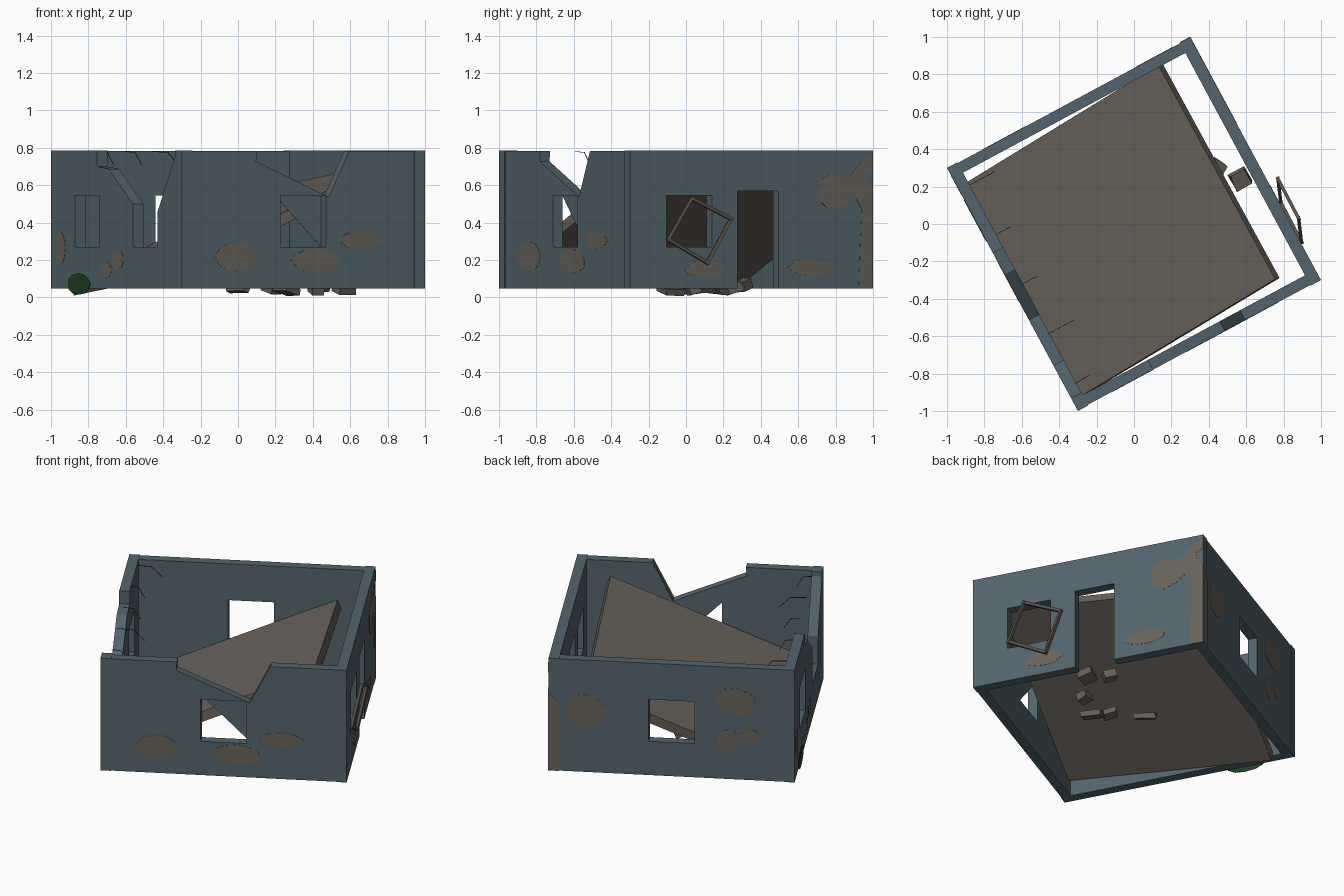
import bpy, bmesh, math, random
from mathutils import Vector, Matrix

random.seed(4)
cube = bpy.data.objects.get("Cube")
if cube:
    bpy.data.objects.remove(cube)

H, T = 0.738, 0.063          # half side of the room, wall thickness
LOW, TOP = 0.048, 0.785      # wall bottom and top
SILL, HEAD, WIN = 0.27, 0.545, 0.138
STEP = 0.004                 # front and back walls sit slightly behind the corners
SKIN = 0.0015                # thickness of painted patches
YAW = math.radians(28.3)


def material(name, rgb):
    m = bpy.data.materials.new(name)
    m.use_nodes = True
    m.diffuse_color = (*rgb, 1)
    m.node_tree.nodes["Principled BSDF"].inputs["Base Color"].default_value = (*rgb, 1)
    return m


BLUE = material("wall blue grey", (0.084, 0.129, 0.156))
STAIN = material("stain brown", (0.14, 0.125, 0.103))
CONCRETE = material("concrete brown grey", (0.141, 0.123, 0.105))
RUBBLE = material("rubble grey", (0.13, 0.115, 0.1))
WOOD = material("old wood", (0.1, 0.082, 0.068))
RUST = material("dark rust", (0.05, 0.03, 0.02))
GREEN = material("moss green", (0.014, 0.055, 0.017))


def finish(bm, name, mat, turn=0.0):
    bmesh.ops.recalc_face_normals(bm, faces=bm.faces)
    mesh = bpy.data.meshes.new(name)
    bm.to_mesh(mesh)
    bm.free()
    mesh.materials.append(mat)
    ob = bpy.data.objects.new(name, mesh)
    bpy.context.collection.objects.link(ob)
    ob.rotation_euler.z = turn
    return ob


def panel(name, side, loops, mat, w0=0.0, depth=T):
    """Upright plate on one side of the room, outlined by loops of (s, z)."""
    bm = bmesh.new()
    edges = []
    for loop in loops:
        vs = [bm.verts.new((s, w0 - H, z)) for s, z in loop]
        edges += [bm.edges.new((a, b)) for a, b in zip(vs, vs[1:] + vs[:1])]
    bmesh.ops.triangle_fill(bm, use_beauty=True, edges=edges, normal=(0, -1, 0))
    out = bmesh.ops.extrude_face_region(bm, geom=bm.faces[:])["geom"]
    moved = [g for g in out if isinstance(g, bmesh.types.BMVert)]
    bmesh.ops.translate(bm, verts=moved, vec=(0, depth, 0))
    return finish(bm, name, mat, YAW + side * math.pi / 2)


def window(s):
    return [(s - WIN, SILL), (s + WIN, SILL), (s + WIN, HEAD), (s - WIN, HEAD)]


def bars(name, points, size, mat, closed=False, turn=0.0):
    """Square bars joining the points in order."""
    bm = bmesh.new()
    pts = [Vector(p) for p in points]
    for a, b in zip(pts, pts[1:] + (pts[:1] if closed else [])):
        d = b - a
        m = Matrix.Translation((a + b) / 2) @ d.to_track_quat('Z', 'Y').to_matrix().to_4x4()
        bmesh.ops.create_cube(bm, size=1, matrix=m @ Matrix.Diagonal((size, size, d.length + size, 1)))
    return finish(bm, name, mat, turn)


# Walls: 0 front, 1 left with doorway, 2 back, 3 right with collapsed window
E = H - T
CAP = TOP - 0.002
panel("front_wall", 0, [[(-E, LOW), (E, LOW), (E, CAP), (0.28, CAP), (0.157, 0.537),
                         (-0.285, 0.727), (-0.28, CAP), (-E, CAP)], window(0)], BLUE, STEP, T - STEP)
panel("left_wall", 1, [[(-H, LOW), (-0.085, LOW), (-0.085, 0.57), (0.165, 0.57), (0.165, LOW),
                        (H, LOW), (H, TOP), (-H, TOP)], window(-0.378)], BLUE)
panel("back_wall", 2, [[(-E, LOW), (E, LOW), (E, CAP), (-E, CAP)], window(0)], BLUE, STEP, T - STEP)
panel("right_wall", 3, [[(-H, LOW), (H, LOW), (H, TOP), (0.66, TOP), (0.66, 0.755), (0.462, 0.455),
                         (0.462, SILL), (0.186, SILL), (0.186, 0.5), (-0.09, 0.687),
                         (-0.22, 0.7), (-0.22, TOP), (-H, TOP)], window(-0.33)], BLUE)

# Thin broken sheet across the inner corner of the front window
panel("front_window_sheet", 0, [[(-WIN, HEAD), (WIN, SILL), (WIN, HEAD)]], BLUE, T - 0.002, 0.002)

# Oval stains: side, s, z, half width, half height
STAINS = [(0, -0.4, 0.22, 0.128, 0.083), (0, 0.08, 0.193, 0.15, 0.064), (0, 0.345, 0.306, 0.132, 0.047),
          (1, -0.288, 0.15, 0.12, 0.047), (1, 0.364, 0.16, 0.138, 0.047),
          (2, -0.52, 0.45, 0.12, 0.11), (2, 0.385, 0.555, 0.125, 0.09),
          (2, 0.336, 0.3, 0.075, 0.07), (2, 0.47, 0.335, 0.06, 0.045),
          (3, -0.633, 0.268, 0.06, 0.09), (3, -0.11, 0.145, 0.055, 0.043), (3, 0.014, 0.204, 0.065, 0.055)]


def oval(s, z, rx, rz):
    loop = []
    for k in range(12):
        a, r = k * math.tau / 12, random.uniform(0.9, 1.06)
        loop.append((s + rx * r * math.cos(a), z + rz * r * math.sin(a)))
    return loop


for i, (side, *shape) in enumerate(STAINS):
    face = STEP if side in (0, 2) else 0
    panel(f"stain_{i + 1}", side, [oval(*shape)], STAIN, face - SKIN, SKIN)

# Flat moss patch at the foot of the right wall
panel("moss_patch", 3, [oval(-0.42, 0.072, 0.13, 0.057)], GREEN, -0.003, 0.003)

# Large stain running down the back left corner
panel("corner_stain", 1, [[(0.65, LOW), (H, LOW), (H, 0.59), (0.7, 0.61), (0.69, 0.67), (H, 0.69),
                           (H, 0.76), (0.67, 0.73), (0.6, 0.65), (0.48, 0.66), (0.41, 0.62), (0.41, 0.52),
                           (0.48, 0.46), (0.56, 0.49), (0.63, 0.54), (0.67, 0.47), (0.66, 0.27)]],
      STAIN, -SKIN, SKIN)
panel("corner_stain_edge", 2, [[(-H, LOW), (-E, LOW), (-E, 0.5), (-H, 0.55)]], STAIN, -SKIN, SKIN)

# Fallen roof slab leaning across the room
A, B, D = Vector((-0.9, 0.22, 0.065)), Vector((-0.275, -0.915, 0.195)), Vector((0.13, 0.85, 0.58))
normal = (D - A).cross(A - B).normalized()
bm = bmesh.new()
upper = [bm.verts.new(p) for p in (A, B, B + D - A - Vector((0, 0.01, 0)), D)]
lower = [bm.verts.new(v.co - normal * 0.06) for v in upper]
bm.faces.new(upper)
bm.faces.new(lower[::-1])
for k in range(4):
    j = (k + 1) % 4
    bm.faces.new((upper[k], lower[k], lower[j], upper[j]))
finish(bm, "fallen_roof_slab", CONCRETE)

# Bent reinforcing rods along the right wall
for i, length in enumerate((0.16, 0.09, 0.1, 0.16, 0.09)):
    s, w = -0.6 + 0.3 * i, T - 0.01 - H
    bars(f"bent_rod_{i + 1}", [(s, w, 0.78), (s, w + length * 0.6, 0.775), (s, w + length, 0.71)],
         0.003, RUST, turn=YAW + 3 * math.pi / 2)

# Loose window frame hanging outside the left wall
bars("loose_window_frame", [(0.77, 0.24, 0.42), (0.88, 0.03, 0.53), (0.895, -0.095, 0.31), (0.785, 0.115, 0.185)],
     0.018, WOOD, closed=True)

# Rubble chunks: position, size and turn
CHUNKS = [((0.57, 0.24, 0.05), (0.1, 0.09, 0.06), 0.5), ((0.45, 0.31, 0.065), (0.06, 0.08, 0.06), 1.0),
          ((0.42, 0.04, 0.045), (0.08, 0.07, 0.05), 0.3), ((0.26, -0.08, 0.04), (0.13, 0.1, 0.04), 2.2),
          ((0.18, -0.01, 0.045), (0.08, 0.09, 0.04), 0.8), ((0.0, 0.1, 0.045), (0.14, 0.04, 0.035), 2.4)]
for i, (pos, size, turn) in enumerate(CHUNKS):
    bm = bmesh.new()
    bmesh.ops.create_cube(bm, size=1)
    for v in bm.verts:
        v.co = Vector(c * d * random.uniform(0.8, 1.05) for c, d in zip(v.co, size))
    bm.transform(Matrix.Translation(pos) @ Matrix.Rotation(turn, 4, 'Z') @ Matrix.Rotation(0.3, 4, 'X'))
    finish(bm, f"rubble_{i + 1}", RUBBLE)
